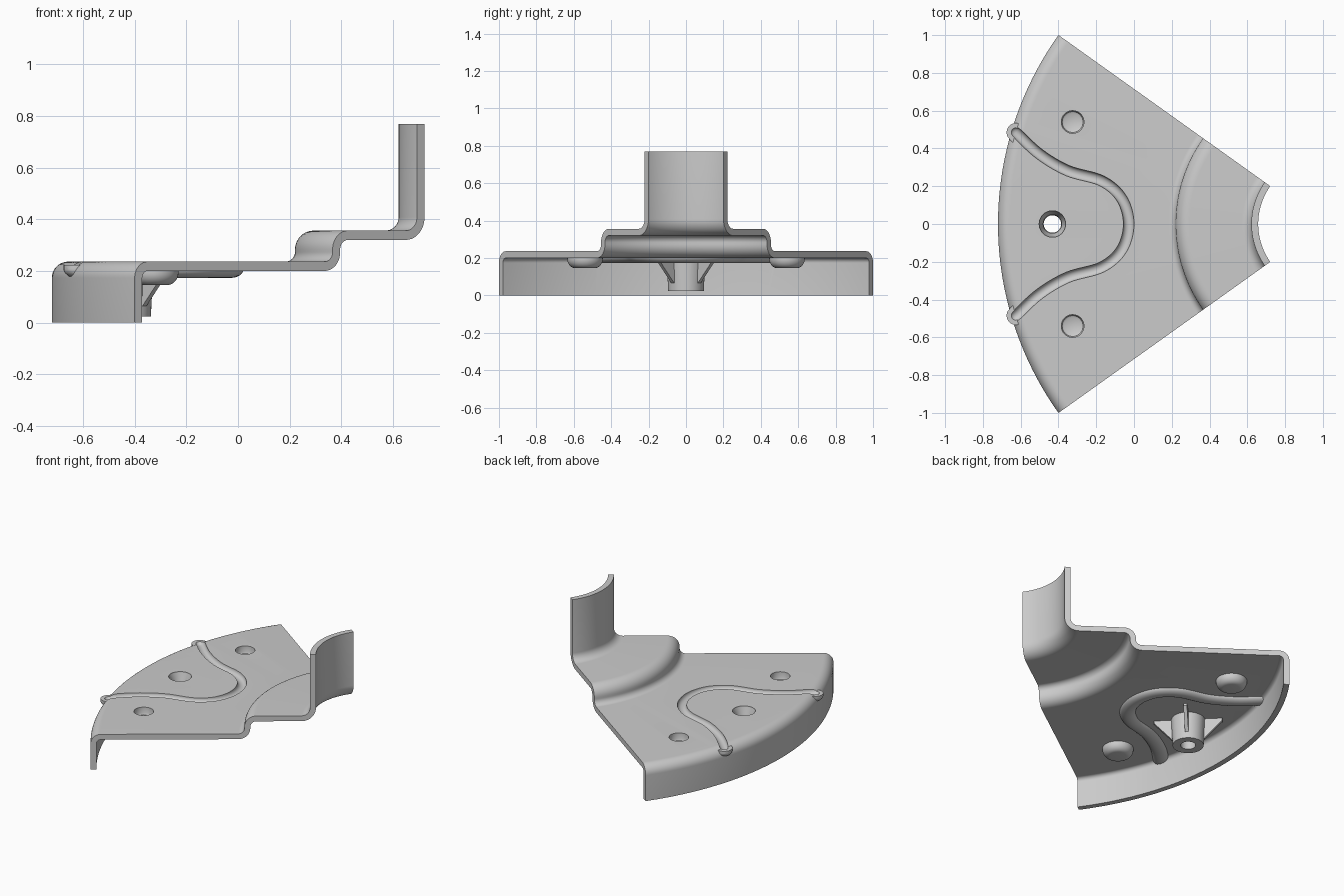
import bpy, bmesh
from math import pi, sin, cos, radians, sqrt
from mathutils import Vector as V

if "Cube" in bpy.data.objects:
    bpy.data.objects.remove(bpy.data.objects["Cube"])

CX, HALF, T = 1.0025, radians(35.5), 0.018   # sector axis, half angle, half thickness


def make(name, rings, closed_rings=False):
    """Solid from a list of equal closed cross-section rings."""
    bm = bmesh.new()
    rows = [[bm.verts.new(p) for p in ring] for ring in rings]
    n, m = len(rows[0]), len(rows)
    for i in range(m if closed_rings else m - 1):
        a, b = rows[i], rows[(i + 1) % m]
        for j in range(n):
            k = (j + 1) % n
            bm.faces.new((a[j], a[k], b[k], b[j]))
    if not closed_rings:
        bm.faces.new(rows[0])
        bm.faces.new(rows[-1])
    bmesh.ops.remove_doubles(bm, verts=bm.verts, dist=1e-5)
    bmesh.ops.dissolve_degenerate(bm, edges=bm.edges, dist=1e-6)
    bmesh.ops.recalc_face_normals(bm, faces=bm.faces)
    me = bpy.data.meshes.new(name)
    bm.to_mesh(me)
    bm.free()
    ob = bpy.data.objects.new(name, me)
    bpy.context.collection.objects.link(ob)
    return ob


def lathe(name, profile, x, y, n=40):
    """Turned solid: stacked discs of (radius, z)."""
    return make(name, [[(x + r * cos(2 * pi * i / n), y + r * sin(2 * pi * i / n), z)
                        for i in range(n)] for r, z in profile])


def boolean(target, tool, op):
    mod = target.modifiers.new(op, 'BOOLEAN')
    mod.object, mod.operation, mod.solver = tool, op, 'EXACT'
    bpy.context.view_layer.objects.active = target
    bpy.ops.object.modifier_apply(modifier=mod.name)
    bpy.data.objects.remove(tool)


# bent sheet profile: right-angled centre line with filleted corners
line = [V(p) for p in [(1.7045, 0), (1.7045, .218), (.764, .218),
                       (.764, .338), (.363, .338), (.363, .768)]]
radii = [.045, .055, .055, .07]
dirs = [(b - a).normalized() for a, b in zip(line, line[1:])]
path = [(line[0], dirs[0])]
for i, r in enumerate(radii):
    d1, d2 = dirs[i], dirs[i + 1]
    c = line[i + 1] - d1 * r + d2 * r
    for k in range(11):
        a = k / 10 * pi / 2
        path.append((c - d2 * r * cos(a) + d1 * r * sin(a), d1 * cos(a) + d2 * sin(a)))
path.append((line[-1], dirs[-1]))
section = [p + V((-t.y, t.x)) * T for p, t in path] + \
          [p - V((-t.y, t.x)) * T for p, t in reversed(path)]
N = 56
plate = make("bracket_plate", [
    [(CX + p.x * cos(a), p.x * sin(a), p.y) for p in section]
    for a in (pi - HALF + 2 * HALF * i / N for i in range(N + 1))])

# curved groove path, mirrored in y
half = [(-.625, .485), (-.5, .37), (-.35, .282), (-.17, .228), (-.065, .135)]
keys = [V(p) for p in half] + [V((-.028, 0))] + [V((x, -y)) for x, y in reversed(half)]
ext = [keys[0] * 2 - keys[1]] + keys + [keys[-1] * 2 - keys[-2]]
curve = []
for i in range(1, len(ext) - 2):
    a, b, c, d = ext[i - 1:i + 3]
    for k in range(8):
        t = k / 8
        curve.append(.5 * (2 * b + (c - a) * t + (2 * a - 5 * b + 4 * c - d) * t * t
                           + (3 * b - a - 3 * c + d) * t ** 3))
curve.append(keys[-1])


def sweep(name, w, depth, z, top):
    """Half-round bar along the groove path with rounded ends."""
    stations = []
    n = len(curve)
    for i, p in enumerate(curve):
        t = (curve[min(i + 1, n - 1)] - curve[max(i - 1, 0)]).normalized()
        stations.append((p, t, 1))
    p, t, _ = stations[0]
    q, u, _ = stations[-1]
    caps = [.4, .7, .9, .99]
    stations = [(p - t * w * c, t, sqrt(1 - c * c)) for c in reversed(caps)] + stations + \
               [(q + u * w * c, u, sqrt(1 - c * c)) for c in caps]
    rings = []
    for p, t, s in stations:
        side = V((-t.y, t.x))
        ring = [(w * cos(a), z - depth * s * sin(a)) for a in (pi * k / 12 for k in range(13))]
        ring = [(w, top)] + ring + [(-w, top)]
        rings.append([(p.x + side.x * o * s, p.y + side.y * o * s, h) for o, h in ring])
    return make(name, rings)


# pressed bead, dimple domes, boss and ribs below the plate
boolean(plate, sweep("bead", .05, .035, .208, .222), 'UNION')
dome = [(.095, .222), (.095, .195)] + [(.05 + .045 * cos(a), .195 - .05 * sin(a))
                                      for a in (pi / 2 * k / 8 for k in range(1, 9))]
for y in (.54, -.54):
    boolean(plate, lathe("dome", dome, -.325, y), 'UNION')
BX = -.432
boolean(plate, lathe("boss", [(.105, .222), (.095, .024)], BX, 0), 'UNION')
for k in range(4):
    a = pi / 4 + k * pi / 2
    d, s = V((cos(a), sin(a))), V((-sin(a), cos(a))) * .011
    prof = [(.06, .21), (.21, .21), (.21, .185), (.1, .065), (.06, .065)]
    rib = make("rib", [[(BX + d.x * r + s.x * g, d.y * r + s.y * g, z) for r, z in prof]
                       for g in (-1, 1)])
    boolean(plate, rib, 'UNION')

# groove, dimple pockets and countersunk hole cut from above
boolean(plate, sweep("groove", .028, .027, .234, .28), 'DIFFERENCE')
pocket = [(.06, .3), (.06, .2), (.055, .187), (.045, .181)]
for y in (.54, -.54):
    boolean(plate, lathe("pocket", pocket, -.325, y), 'DIFFERENCE')
hole = [(.07, .3), (.07, .228), (.049, .195), (.045, -.05)]
boolean(plate, lathe("hole", hole, BX, 0), 'DIFFERENCE')

bpy.ops.object.select_all(action='DESELECT')
plate.select_set(True)
bpy.context.view_layer.objects.active = plate
bpy.ops.object.shade_smooth_by_angle(angle=radians(35))
